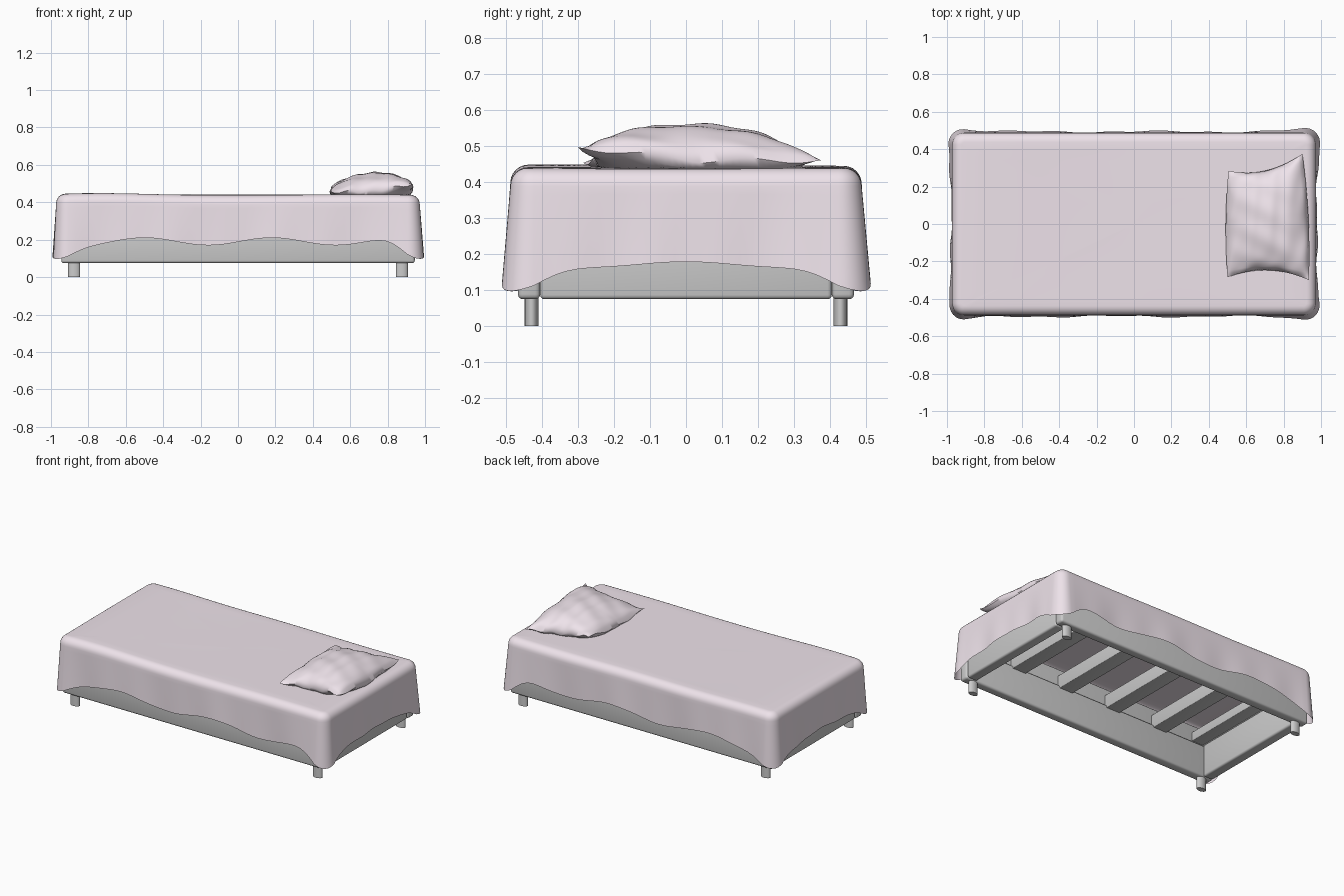
import bpy, bmesh
from math import sin, cos, pi, exp, hypot, radians

if "Cube" in bpy.data.objects:
    bpy.data.objects.remove(bpy.data.objects["Cube"])

fabric = bpy.data.materials.new("pale_pink_fabric")
fabric.diffuse_color = (0.86, 0.77, 0.83, 1)
fabric.use_nodes = True
fabric.node_tree.nodes["Principled BSDF"].inputs["Base Color"].default_value = fabric.diffuse_color


def finish(ob, angle=40):
    bpy.ops.object.select_all(action='DESELECT')
    ob.select_set(True)
    bpy.context.view_layer.objects.active = ob
    bpy.ops.object.shade_smooth_by_angle(angle=radians(angle))


def from_bmesh(name, bm, mat=None, angle=40):
    bmesh.ops.recalc_face_normals(bm, faces=bm.faces)
    me = bpy.data.meshes.new(name)
    bm.to_mesh(me)
    bm.free()
    ob = bpy.data.objects.new(name, me)
    bpy.context.collection.objects.link(ob)
    if mat:
        me.materials.append(mat)
    finish(ob, angle)
    return ob


def box(name, x, y, z, bevel=0.008):
    bm = bmesh.new()
    bmesh.ops.create_cube(bm, size=1)
    for v in bm.verts:
        v.co = [(a + b) / 2 + c * (b - a) for (a, b), c in zip((x, y, z), v.co)]
    if bevel:
        bmesh.ops.bevel(bm, geom=bm.edges[:], offset=bevel, segments=3,
                        profile=0.5, affect='EDGES')
    return from_bmesh(name, bm)


# Legs
for sx in (-1, 1):
    for sy in (-1, 1):
        bpy.ops.mesh.primitive_cylinder_add(vertices=24, radius=1, depth=0.085,
                                            location=(sx * 0.876, sy * 0.429, 0.0425))
        leg = bpy.context.object
        leg.name = "leg"
        leg.scale = (0.032, 0.019, 1)
        finish(leg)

# Lower rails and the inset upper frame boards
for s in (-1, 1):
    def span(a, b):
        return tuple(sorted((s * a, s * b)))
    box("side_rail", (-0.945, 0.945), span(0.405, 0.467), (0.075, 0.29), 0.014)
    box("end_rail", span(0.87, 0.94), (-0.405, 0.405), (0.075, 0.29), 0.012)
    box("upper_side_board", (-0.93, 0.93), span(0.425, 0.46), (0.29, 0.41), 0.01)
    box("upper_end_board", span(0.885, 0.93), (-0.425, 0.425), (0.29, 0.41), 0.01)
    box("end_ledge", span(0.80, 0.885), (-0.425, 0.425), (0.30, 0.36), 0.004)

# Cross slats
for i in range(4):
    x = 0.54 - 0.36 * i
    box("slat", (x - 0.05, x + 0.05), (-0.425, 0.425), (0.27, 0.36), 0.004)

# Sheet: rings of a rounded rectangle, top centre to wavy hem
HX, HY, R = 0.972, 0.488, 0.065
outline = []                                   # x, y, normal x, normal y
corners = [(1, 1), (-1, 1), (-1, -1), (1, -1)]
for q, (sx, sy) in enumerate(corners):
    cx, cy = sx * (HX - R), sy * (HY - R)
    for k in range(9):
        a = q * pi / 2 + k * pi / 16
        outline.append((cx + R * cos(a), cy + R * sin(a), cos(a), sin(a)))
    nx, ny = corners[(q + 1) % 4]
    a = (q + 1) * pi / 2
    p = outline[-1]
    end = (nx * (HX - R) + R * cos(a), ny * (HY - R) + R * sin(a))
    n = 48 if sx != nx else 28
    for k in range(1, n):
        t = k / n
        outline.append((p[0] + (end[0] - p[0]) * t, p[1] + (end[1] - p[1]) * t,
                        cos(a), sin(a)))


def corner_weight(x, y, width):
    return exp(-(hypot(HX - abs(x), HY - abs(y)) / width) ** 2)


def hem(x, y, ny):
    wave = 0.19 + 0.02 * cos(2 * pi * (x + 0.5) / 0.68)
    end = 0.172 + 0.007 * cos(2 * pi * y / 0.5)
    base = end + (wave - end) * abs(ny)
    return base + (0.093 - base) * corner_weight(x, y, 0.125)


def lift(x, y):
    return 0.440 + 0.007 * exp(-((x + 0.75) / 0.3) ** 2) + 0.002 * sin(5 * x + 3 * y)


EDGE = 0.05
bm = bmesh.new()
rings = []
for s in (0.06, 0.25, 0.45, 0.62, 0.77, 0.9):
    pts = [((x - nx * EDGE) * s, (y - ny * EDGE) * s) for x, y, nx, ny in outline]
    rings.append([bm.verts.new((x, y, lift(x, y))) for x, y in pts])
for k in range(7):
    a = k * pi / 12
    rings.append([bm.verts.new((x - nx * EDGE * (1 - sin(a)), y - ny * EDGE * (1 - sin(a)),
                                lift(x, y) - EDGE * (1 - cos(a))))
                  for x, y, nx, ny in outline])
for k in range(1, 11):
    w = k / 10
    ring = []
    for x, y, nx, ny in outline:
        fold = 0.004 * sin(9 * x + 14 * y) + 0.003 * sin(23 * x - 31 * y + 1)
        out = w * (0.006 + fold + 0.018 * corner_weight(x, y, 0.16))
        top = lift(x, y) - EDGE
        ring.append(bm.verts.new((x + nx * out, y + ny * out,
                                  top + (hem(x, y, ny) - top) * w)))
    rings.append(ring)
bm.faces.new(rings[0])
for a, b in zip(rings, rings[1:]):
    for i in range(len(a)):
        j = (i + 1) % len(a)
        bm.faces.new((a[i], a[j], b[j], b[i]))
from_bmesh("sheet", bm, fabric, 60)

# Pillow: two bulging skins sharing a crumpled seam
P00, P10, P01, P11 = (0.50, -0.285, 0.455), (0.935, -0.30, 0.497), \
                     (0.505, 0.285, 0.485), (0.90, 0.375, 0.46)
N = 36


def pillow_point(i, j, side):
    u, v = 2 * i / N - 1, 2 * j / N - 1
    p, q = (u + 1) / 2, (v + 1) / 2
    x, y, z = [(a * (1 - p) + b * p) * (1 - q) + (c * (1 - p) + d * p) * q
               for a, b, c, d in zip(P00, P10, P01, P11)]
    # sides pulled in or out between the pointed corners
    x += (1 - v * v) * (0.015 * max(u, 0) ** 3 - 0.012 * max(-u, 0) ** 3)
    y -= (1 - u * u) * v ** 3 * 0.045
    full = ((1 - u * u) * (1 - v * v)) ** 0.55
    rim = max(abs(u), abs(v)) ** 6
    z -= 0.018 * (1 - abs(u * v))
    z += rim * 0.007 * sin(11 * u - 8 * v)
    if side > 0:
        crease = 0.006 * sin(9 * u + 5 * v) * sin(7 * v - 4 * u + 1)
        z += full * (0.102 + 0.012 * u + crease)
    else:
        z = z - full * 0.07
    return x, y, max(z, 0.437)


bm = bmesh.new()
top, bottom = {}, {}
for i in range(N + 1):
    for j in range(N + 1):
        top[i, j] = bm.verts.new(pillow_point(i, j, 1))
        seam = i in (0, N) or j in (0, N)
        bottom[i, j] = top[i, j] if seam else bm.verts.new(pillow_point(i, j, -1))
for i in range(N):
    for j in range(N):
        for g in (top, bottom):
            quad = [g[i, j], g[i + 1, j], g[i + 1, j + 1], g[i, j + 1]]
            bm.faces.new(quad if g is top else quad[::-1])
from_bmesh("pillow", bm, fabric, 60)
